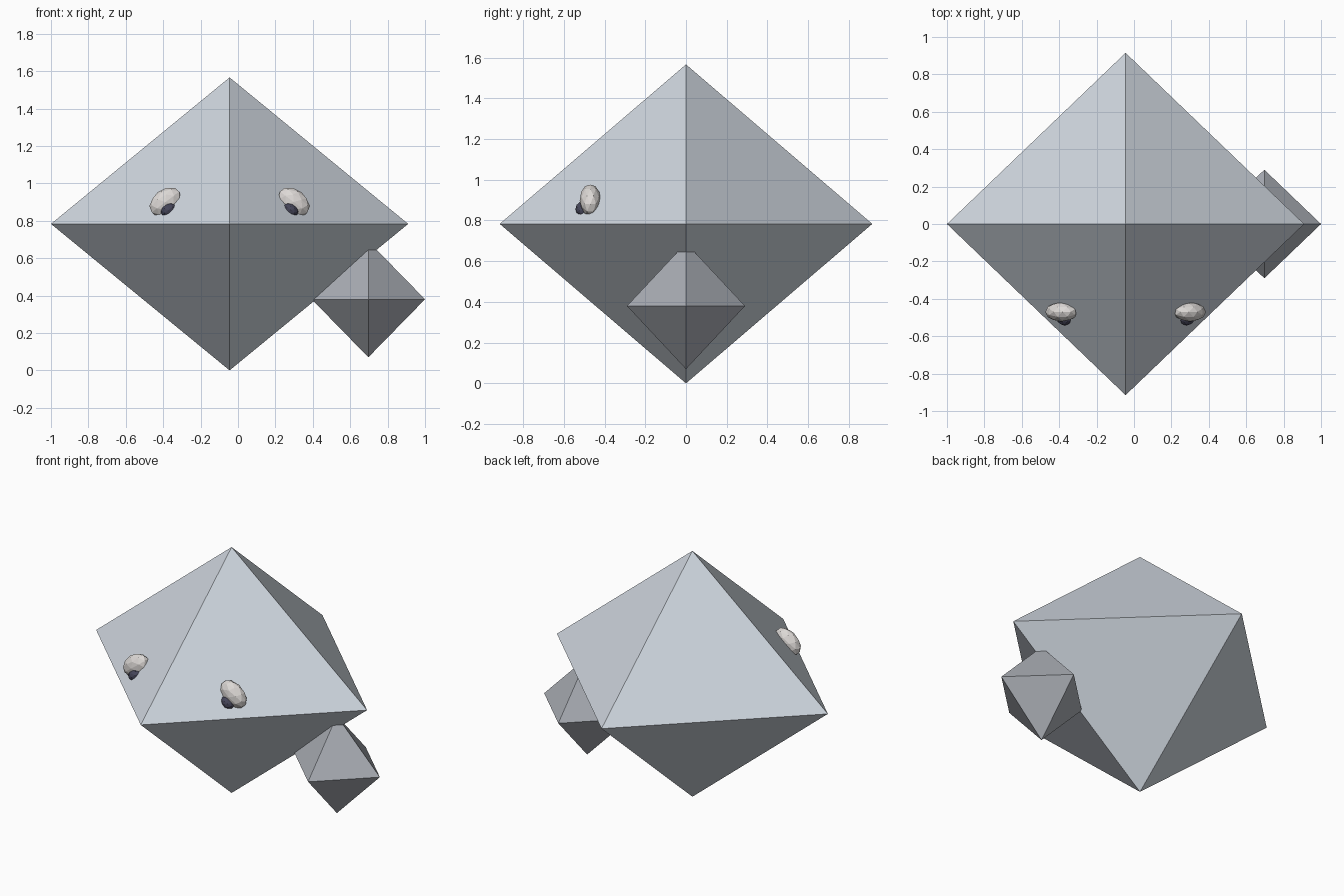
import bpy
import bmesh
import math
from mathutils import Matrix, Vector

if "Cube" in bpy.data.objects:
    bpy.data.objects.remove(bpy.data.objects["Cube"])

CENTRE_X = -0.045  # symmetry plane of the large crystal


def material(name, rgb):
    mat = bpy.data.materials.new(name)
    mat.diffuse_color = (*rgb, 1)
    mat.use_nodes = True
    mat.node_tree.nodes["Principled BSDF"].inputs["Base Color"].default_value = mat.diffuse_color
    return mat


def add_object(name, bm, location, mat):
    mesh = bpy.data.meshes.new(name)
    bmesh.ops.recalc_face_normals(bm, faces=bm.faces)
    bm.to_mesh(mesh)
    bm.free()
    mesh.materials.append(mat)
    obj = bpy.data.objects.new(name, mesh)
    obj.location = location
    bpy.context.collection.objects.link(obj)
    return obj


def octahedron(name, centre, radii, mat):
    # four-sided ring with a point above and below
    bm = bmesh.new()
    rx, ry, rz = radii
    ring = [bm.verts.new(p) for p in ((rx, 0, 0), (0, ry, 0), (-rx, 0, 0), (0, -ry, 0))]
    for z in (rz, -rz):
        tip = bm.verts.new((0, 0, z))
        for i in range(4):
            bm.faces.new((ring[i], ring[(i + 1) % 4], tip))
    return add_object(name, bm, centre, mat)


def mirrored_pebble(name, centre, radii, tilt, mat):
    # faceted ellipsoid on the left, mirrored across the crystal's middle
    bm = bmesh.new()
    offset = Vector(centre) - Vector((CENTRE_X, 0, 0))
    matrix = (Matrix.Translation(offset)
              @ Matrix.Rotation(-math.radians(tilt), 4, 'Y')
              @ Matrix.Diagonal((*radii, 1)))
    bmesh.ops.create_icosphere(bm, subdivisions=2, radius=1, matrix=matrix)
    obj = add_object(name, bm, (CENTRE_X, 0, 0), mat)
    obj.modifiers.new("Mirror", 'MIRROR').use_mirror_merge = False
    return obj


body_mat = material("pale_blue_grey", (0.62, 0.67, 0.73))
small_mat = material("mid_grey", (0.40, 0.42, 0.46))
eye_mat = material("warm_white", (0.72, 0.69, 0.67))
pupil_mat = material("dark_navy", (0.06, 0.06, 0.10))

# Large crystal and the small one growing out of its lower right edge
octahedron("large_crystal", (CENTRE_X, 0, 0.783), (0.955, 0.915, 0.783), body_mat)
octahedron("small_crystal", (0.697, 0, 0.38), (0.303, 0.29, 0.31), small_mat)

# Eyes half sunk into the two upper front faces
mirrored_pebble("eyes", (-0.388, -0.47, 0.90), (0.096, 0.052, 0.067), 37, eye_mat)
mirrored_pebble("pupils", (-0.372, -0.503, 0.857), (0.045, 0.04, 0.034), 37, pupil_mat)
